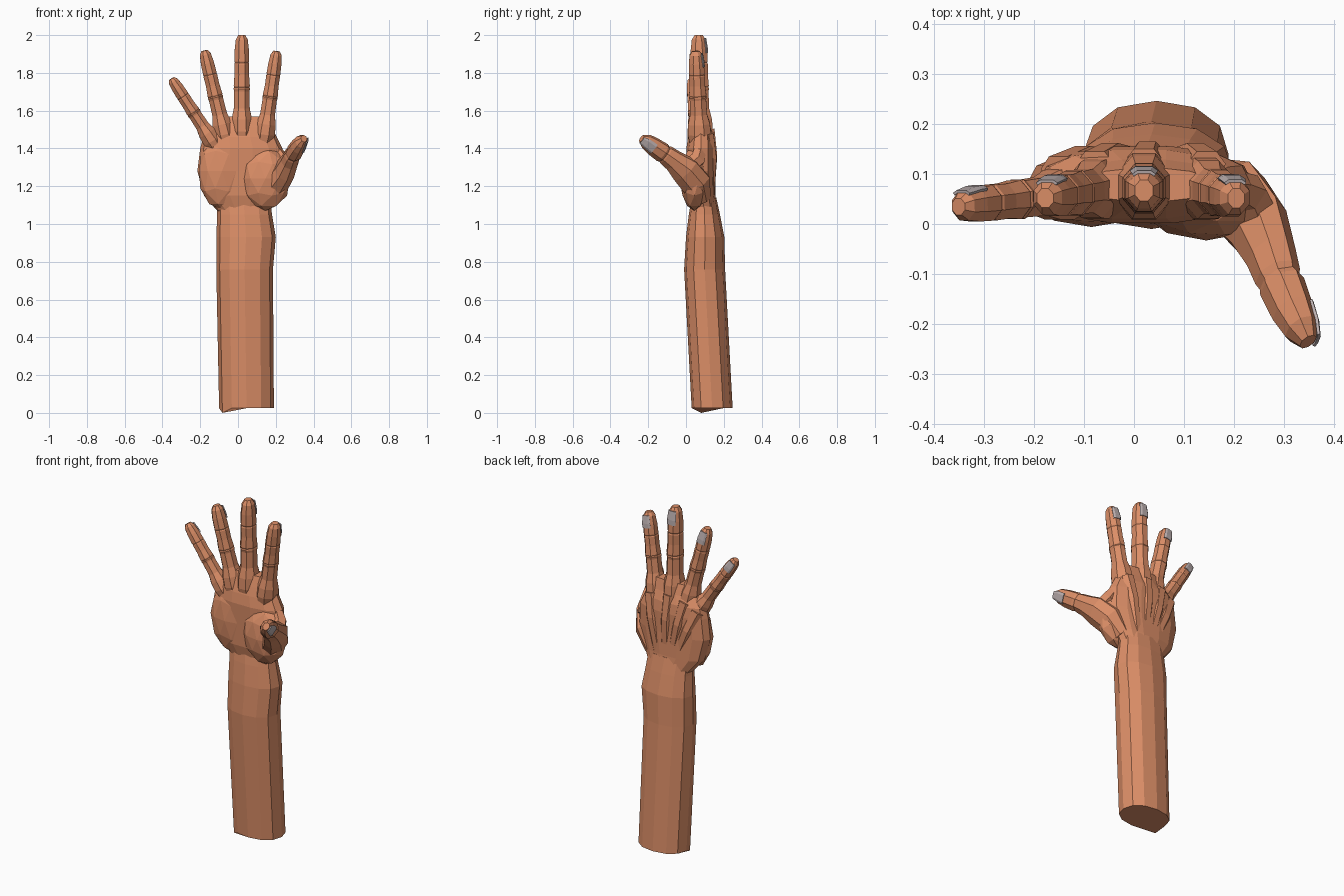
import bpy, bmesh, math
from mathutils import Vector

cube = bpy.data.objects.get("Cube")
if cube:
    bpy.data.objects.remove(cube, do_unlink=True)


def material(name, rgb):
    m = bpy.data.materials.new(name)
    m.use_nodes = True
    m.diffuse_color = (*rgb, 1)
    m.node_tree.nodes["Principled BSDF"].inputs["Base Color"].default_value = (*rgb, 1)
    return m


SKIN = material("skin", (0.71, 0.27, 0.135))
NAIL = material("nail_grey", (0.5, 0.43, 0.43))


def finish(name, bm, mat):
    mesh = bpy.data.meshes.new(name)
    bm.to_mesh(mesh)
    bm.free()
    mesh.materials.append(mat)
    ob = bpy.data.objects.new(name, mesh)
    bpy.context.collection.objects.link(ob)
    return ob


def loft(name, rings, mat=SKIN, closed=True):
    """Skin a list of point rings; closed rings are capped at both ends."""
    bm = bmesh.new()
    rows = [[bm.verts.new(p) for p in r] for r in rings]
    n = len(rows[0])
    for a, b in zip(rows, rows[1:]):
        for i in range(n if closed else n - 1):
            j = (i + 1) % n
            bm.faces.new((a[i], a[j], b[j], b[i]))
    if closed:
        bm.faces.new(rows[0])
        bm.faces.new(rows[-1])
        bmesh.ops.recalc_face_normals(bm, faces=bm.faces)
    return finish(name, bm, mat)


def ring(p, tangent, back, w, d, angles):
    """Points around p, with angle zero pointing to the back of the finger."""
    t = tangent.normalized()
    side = t.cross(back).normalized()
    up = side.cross(t)
    return [p + side * (w * math.sin(a)) + up * (d * math.cos(a)) for a in angles]


def tube(name, pts, sizes, back, sides=8):
    angles = [(i + 0.5) * math.tau / sides for i in range(sides)]
    rings = []
    for i, p in enumerate(pts):
        tan = pts[min(i + 1, len(pts) - 1)] - pts[max(i - 1, 0)]
        rings.append(ring(p, tan, back, *sizes[i], angles))
    return loft(name, rings)


def nail(name, pts, sizes, back):
    """Thin curved plate lying on the back of a fingertip."""
    angles = [math.radians(a) for a in (-40, -22.5, 22.5, 40)]
    tan = pts[-1] - pts[0]
    rings = [ring(p, tan, back, w, d, angles) for p, (w, d) in zip(pts, sizes)]
    ob = loft(name, rings, NAIL, closed=False)
    mod = ob.modifiers.new("thickness", "SOLIDIFY")
    mod.thickness = 0.006
    mod.offset = 0


def body(name, sections, power, sides):
    """Loft rounded-box sections given as z, x range, y range."""
    rings = []
    for z, x0, x1, y0, y1 in sections:
        pts = []
        for i in range(sides):
            a = i * math.tau / sides
            c, s = math.cos(a), math.sin(a)
            pts.append(Vector((
                (x0 + x1) / 2 + (x1 - x0) / 2 * math.copysign(abs(c) ** power, c),
                (y0 + y1) / 2 + (y1 - y0) / 2 * math.copysign(abs(s) ** power, s), z)))
        rings.append(pts)
    return loft(name, rings)


# Forearm and wrist, with one cut corner hanging lower at the base
arm = body("forearm", [
    (0.025, -0.10, 0.19, 0.03, 0.247),
    (0.76, -0.115, 0.185, -0.01, 0.207),
    (0.93, -0.115, 0.20, 0.0, 0.203),
    (1.05, -0.11, 0.18, 0.015, 0.18),
    (1.14, -0.115, 0.17, 0.03, 0.16)], 0.9, 12)
arm.data.vertices[7].co.z = 0.0

# Palm, narrowing upward into the webs between the fingers
body("palm", [
    (1.07, -0.11, 0.165, 0.03, 0.165),
    (1.15, -0.18, 0.20, 0.01, 0.158),
    (1.28, -0.215, 0.24, 0.005, 0.155),
    (1.40, -0.20, 0.235, 0.0, 0.157),
    (1.46, -0.185, 0.205, 0.01, 0.15),
    (1.51, -0.14, 0.18, 0.025, 0.13),
    (1.57, -0.10, 0.155, 0.045, 0.112)], 0.85, 14)


# Broad fleshy pads meeting in a crease along the palm
def pad(name, centre, radii):
    bm = bmesh.new()
    bmesh.ops.create_icosphere(bm, subdivisions=2, radius=1)
    for v in bm.verts:
        v.co = Vector(centre) + Vector(c * r for c, r in zip(v.co, radii))
    finish(name, bm, SKIN)


pad("thumb_pad", (0.145, 0.045, 1.24), (0.135, 0.078, 0.17))
pad("heel_pad", (-0.085, 0.06, 1.28), (0.128, 0.066, 0.205))

# Fingers: shared profile of position along the finger and relative thickness
PROFILE = [(-0.22, 1.1), (-0.06, 1.42), (0.07, 1.34), (0.19, 1.04), (0.38, 1.0),
           (0.41, 1.07), (0.425, 1.0), (0.44, 1.05), (0.56, 0.95), (0.68, 0.97),
           (0.695, 0.9), (0.71, 0.96), (0.84, 0.92), (0.95, 0.78), (1.0, 0.45)]
NAIL_PROFILE = [(0.8, 0.95), (0.86, 0.94), (0.965, 0.78)]
BACK = Vector((0, 1, 0))
FINGERS = {
    "index": ((0.145, 0.07, 1.5), (0.205, 0.052, 1.915), 0.041, 0.047),
    "middle": ((0.02, 0.075, 1.52), (0.02, 0.067, 2.0), 0.044, 0.051),
    "ring": ((-0.078, 0.07, 1.5), (-0.178, 0.052, 1.918), 0.041, 0.046),
    "little": ((-0.15, 0.06, 1.46), (-0.352, 0.035, 1.77), 0.037, 0.040),
}
for name, (base, tip, w, d) in FINGERS.items():
    base, tip = Vector(base), Vector(tip)
    pts = [base.lerp(tip, t) for t, k in PROFILE]
    tube(name + "_finger", pts, [(w * k, d * k) for t, k in PROFILE], BACK)
    pts = [base.lerp(tip, t) for t, k in NAIL_PROFILE]
    nail(name + "_nail", pts, [(w * k, d * k) for t, k in NAIL_PROFILE], BACK)
    # Tendon running over the back of the hand to the knuckle
    start = Vector((0.03 + base.x * 0.4, 0.138, 1.15))
    end = base + Vector((0, 0.05, -0.02))
    mid = start.lerp(end, 0.6) + Vector((0, 0.016, 0))
    tube(name + "_tendon", [start, mid, end],
         [(0.028, 0.014), (0.034, 0.022), (0.04, 0.03)], BACK, 6)

# Thumb
THUMB_BACK = Vector((0.85, 0.2, -0.45))
thumb = [(0.15, 0.08, 1.13), (0.205, 0.05, 1.22), (0.25, -0.005, 1.285),
         (0.275, -0.065, 1.335), (0.288, -0.105, 1.365), (0.292, -0.115, 1.371),
         (0.297, -0.125, 1.378), (0.318, -0.175, 1.412), (0.335, -0.21, 1.437),
         (0.349, -0.236, 1.452)]
thumb_sizes = [(0.055, 0.05), (0.085, 0.07), (0.082, 0.06), (0.06, 0.05), (0.054, 0.046),
               (0.049, 0.042), (0.054, 0.046), (0.05, 0.042), (0.042, 0.034), (0.022, 0.018)]
tube("thumb", [Vector(p) for p in thumb], thumb_sizes, THUMB_BACK)
nail("thumb_nail", [Vector(p) for p in thumb[7:]],
     [(0.046, 0.043), (0.042, 0.036), (0.03, 0.024)], THUMB_BACK)

# Web of skin between thumb and index finger
tube("thumb_web", [Vector((0.18, 0.085, 1.42)), Vector((0.225, 0.06, 1.34)),
                   Vector((0.25, 0.0, 1.29))],
     [(0.03, 0.03), (0.045, 0.045), (0.045, 0.05)], Vector((1, 0.6, 0)), 6)
